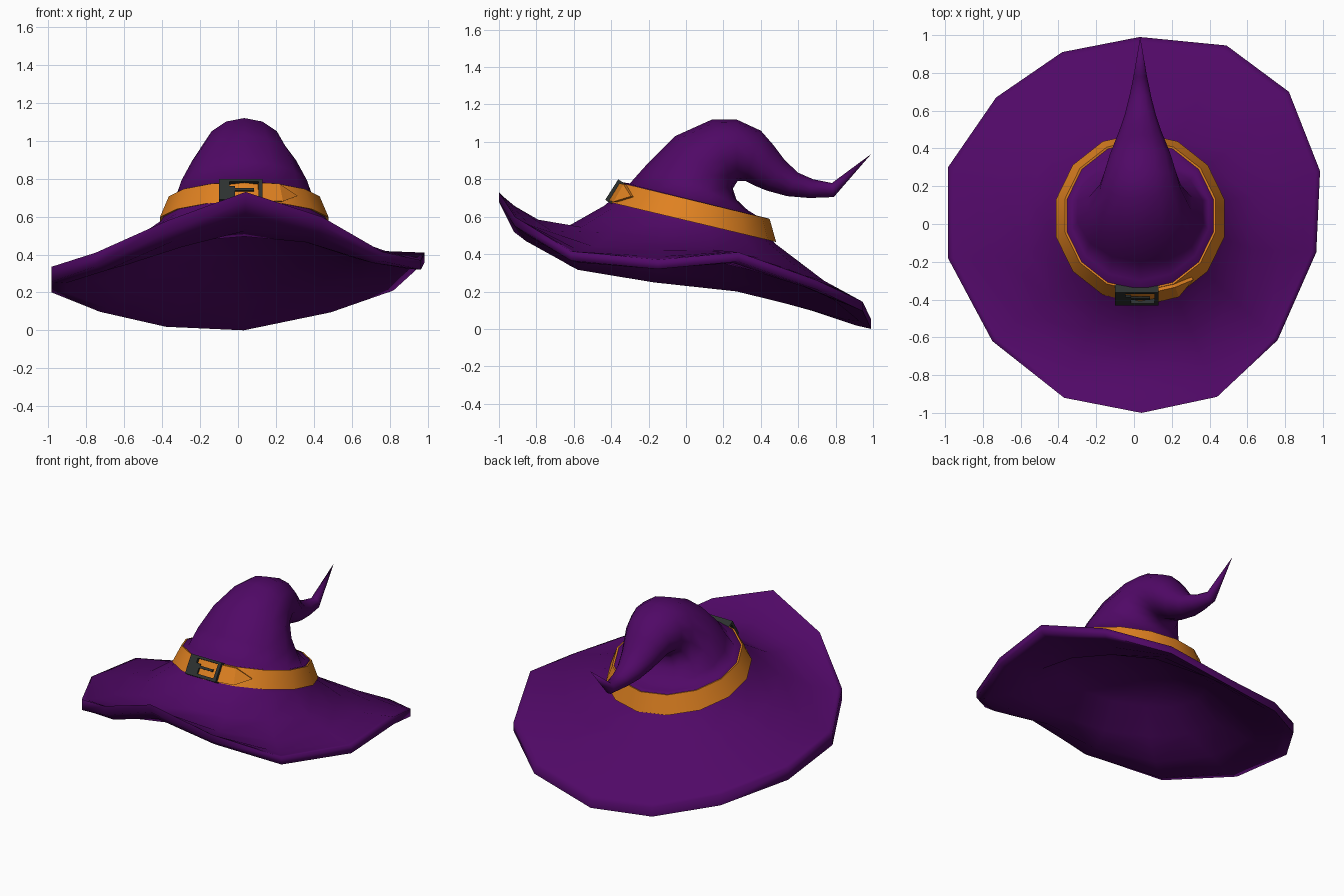
import bpy, bmesh, math
from mathutils import Vector, Matrix

cube = bpy.data.objects.get("Cube")
if cube:
    bpy.data.objects.remove(cube)

N = 14  # sides around the hat


def material(name, rgb):
    m = bpy.data.materials.new(name)
    m.use_nodes = True
    m.diffuse_color = (*rgb, 1)
    bsdf = m.node_tree.nodes["Principled BSDF"]
    bsdf.inputs["Base Color"].default_value = (*rgb, 1)
    bsdf.inputs["Roughness"].default_value = 0.8
    return m


purple = material("purple felt", (0.08, 0.0025, 0.133))
orange = material("orange strap", (0.74, 0.22, 0.015))
iron = material("dark iron", (0.026, 0.031, 0.029))


def finish(name, bm, mat, angle=None):
    mesh = bpy.data.meshes.new(name)
    bm.to_mesh(mesh)
    bm.free()
    ob = bpy.data.objects.new(name, mesh)
    bpy.context.collection.objects.link(ob)
    mesh.materials.append(mat)
    if angle:
        bpy.ops.object.select_all(action="DESELECT")
        ob.select_set(True)
        bpy.context.view_layer.objects.active = ob
        bpy.ops.object.shade_smooth_by_angle(angle=math.radians(angle))
    return ob


def loft(rings, cap_start=False):
    bm = bmesh.new()
    rows = [[bm.verts.new(p) for p in r] for r in rings]
    for a, b in zip(rows, rows[1:]):
        for i in range(N):
            j = (i + 1) % N
            bm.faces.new((a[i], a[j], b[j], b[i]))
    if cap_start:
        bm.faces.new(rows[0])
    bmesh.ops.remove_doubles(bm, verts=bm.verts, dist=0.0001)
    bmesh.ops.recalc_face_normals(bm, faces=bm.faces)
    return bm


def section(front, back, half_width, x=0.033):
    """Ellipse spanning a front and a back point (y, z), starting at the front."""
    f, b = Vector((x, *front)), Vector((x, *back))
    out = []
    for i in range(N):
        a = 2 * math.pi * i / N
        out.append((f + b) / 2 + (f - b) / 2 * math.cos(a)
                   + Vector((half_width * math.sin(a), 0, 0)))
    return out


def brim(t):
    """Ring on top of the brim; the front sags before it turns up."""
    return [p.lerp(q, t) - Vector((0, 0, 0.2 * t * (1 - t) * max(0, -q.y)))
            for p, q in zip(flare, rim)]


def under(ring):
    """Underside of a ring, thicker on one side where the brim droops."""
    return [p - Vector((0, 0, 0.06 + 0.05 * max(0, -p.x))) for p in ring]


# Wavy brim edge, counterclockwise from the front
rim = [Vector(p) for p in (
    (0.04, -1.0, 0.73), (0.44, -0.915, 0.60), (0.76, -0.615, 0.415), (0.965, -0.15, 0.37),
    (0.985, 0.28, 0.41), (0.82, 0.70, 0.26), (0.49, 0.945, 0.145), (0.03, 0.99, 0.05),
    (-0.38, 0.91, 0.08), (-0.73, 0.67, 0.17), (-0.985, 0.30, 0.28), (-0.985, -0.18, 0.335),
    (-0.75, -0.62, 0.41), (-0.37, -0.92, 0.58))]
lip = [p - Vector((0, 0, 0.05 + 0.03 * max(0, -p.x))) for p in rim]
flare = section((-0.62, 0.555), (0.63, 0.34), 0.61)
neck = section((-0.435, 0.66), (0.485, 0.45), 0.45)

# Crown bending back into a curled tail
crown = [section(*s) for s in (
    ((-0.40, 0.69), (0.455, 0.48), 0.43),
    ((-0.345, 0.785), (0.435, 0.592), 0.395),
    ((-0.30, 0.778), (0.40, 0.592), 0.37),
    ((-0.20, 0.89), (0.33, 0.635), 0.34),
    ((-0.06, 1.03), (0.27, 0.69), 0.28),
    ((0.14, 1.12), (0.25, 0.75), 0.22),
    ((0.27, 1.12), (0.275, 0.79), 0.195),
    ((0.40, 1.06), (0.32, 0.79), 0.165),
    ((0.47, 0.98), (0.37, 0.765), 0.14),
    ((0.53, 0.90), (0.43, 0.74), 0.115),
    ((0.60, 0.835), (0.54, 0.71), 0.085),
    ((0.68, 0.80), (0.66, 0.70), 0.06),
    ((0.78, 0.78), (0.79, 0.705), 0.036),
    ((0.99, 0.935), (0.99, 0.935), 0))]

# Shallow hollow underneath, then the brim from its lower lip up to the neck
inside = [section((-0.13, 0.62), (0.19, 0.55), 0.16),
          section((-0.29, 0.61), (0.35, 0.47), 0.31),
          under(neck), under(flare), under(brim(0.45)), under(brim(0.82))]
outside = [lip, rim, brim(0.93), brim(0.78), brim(0.45), flare, neck]
finish("hat", loft(inside + outside + crown, cap_start=True), purple, 88)

# Hat band
low = section((-0.42, 0.68), (0.482, 0.465), 0.457)
high = section((-0.357, 0.783), (0.447, 0.588), 0.408)
high_inner = section((-0.342, 0.778), (0.432, 0.585), 0.392)
low_inner = section((-0.40, 0.68), (0.46, 0.47), 0.435)
finish("hat_band", loft([low, high, high_inner, low_inner, low]), orange, 40)


def on_band(t, v, out):
    """Point at ring position t and height v, pushed off the band."""
    i = int(t)
    p = low[i].lerp(low[i + 1], t - i).lerp(high[i].lerp(high[i + 1], t - i), v)
    away = Vector((p.x - 0.03, p.y - 0.03, 0.08)).normalized()
    return p + away * out


# Pointed strap end
bm = bmesh.new()
layers = []
for out in (-0.005, 0.018):
    layers.append([bm.verts.new(on_band(t, v, out)) for t, v in (
        (0.4, 0.06), (1, 0.08), (1.55, 0.5), (1, 0.97), (0.4, 0.97))])
for ring in layers:
    bm.faces.new((ring[0], ring[1], ring[3], ring[4]))
    bm.faces.new((ring[1], ring[2], ring[3]))
for i in range(5):
    j = (i + 1) % 5
    bm.faces.new((layers[0][i], layers[0][j], layers[1][j], layers[1][i]))
bmesh.ops.recalc_face_normals(bm, faces=bm.faces)
finish("strap_end", bm, orange)

# Buckle: bars (x range, height range, depth) leaning back with the crown
bars = ((-0.10, -0.045, 0, 0.13, 0.02),
        (0.108, 0.13, 0, 0.13, 0.02),
        (-0.10, 0.13, 0, 0.02, 0.045),
        (-0.10, 0.13, 0.114, 0.13, 0.095),
        (-0.045, -0.015, 0.02, 0.085, 0.012),
        (-0.015, 0.085, 0.057, 0.073, 0.012))
bm = bmesh.new()
for x0, x1, u0, u1, depth in bars:
    place = (Matrix.Translation((0, -0.432, 0.69)) @ Matrix.Rotation(-0.567, 4, "X")
             @ Matrix.Translation(((x0 + x1) / 2, depth / 2, (u0 + u1) / 2))
             @ Matrix.Diagonal((x1 - x0, depth, u1 - u0, 1)))
    bmesh.ops.create_cube(bm, size=1, matrix=place)
finish("buckle", bm, iron)
